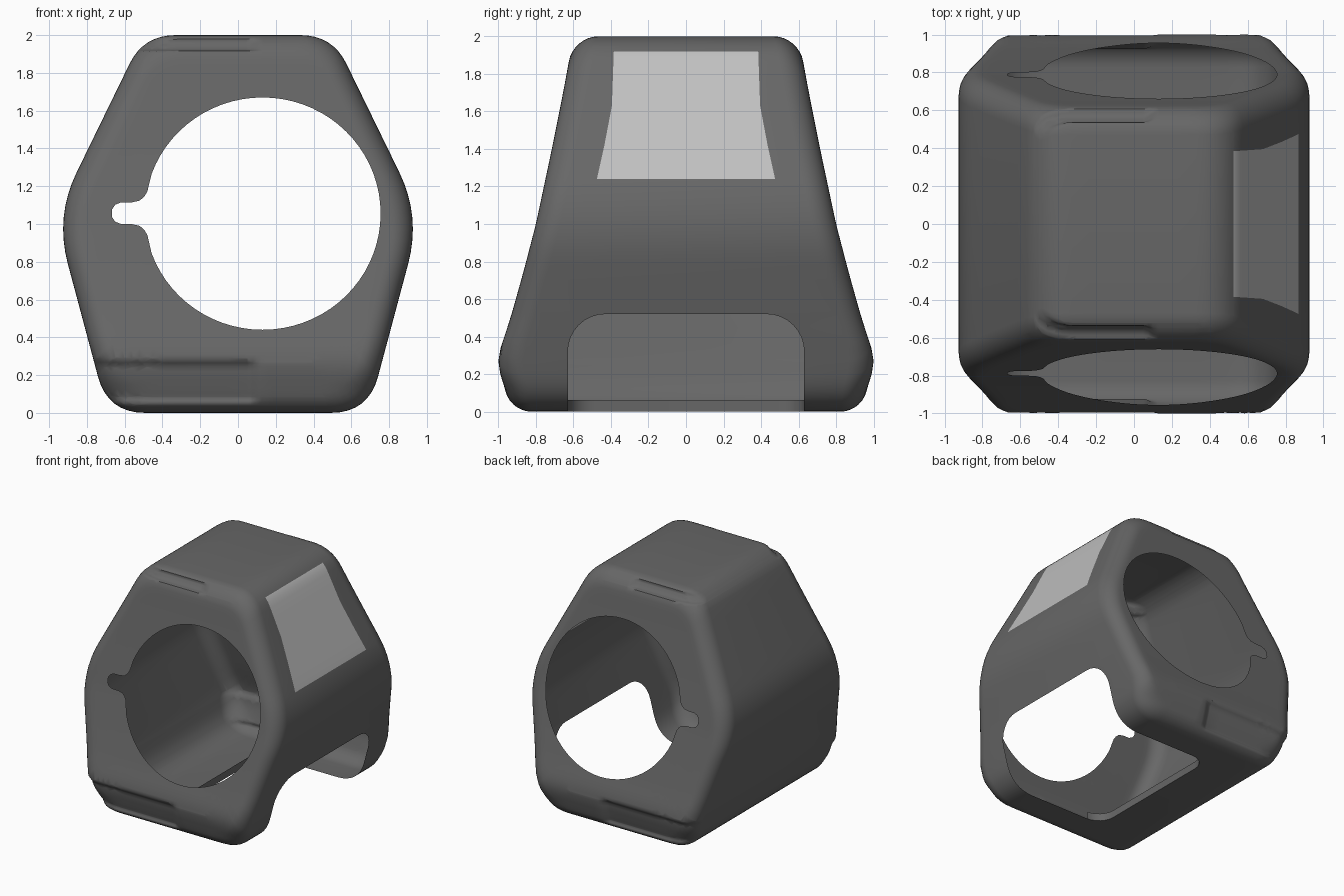
import bpy, bmesh, math
from mathutils import Vector

cube = bpy.data.objects.get("Cube")
if cube:
    bpy.data.objects.remove(cube, do_unlink=True)


def material(name, rgb):
    m = bpy.data.materials.new(name)
    m.use_nodes = True
    m.diffuse_color = (*rgb, 1)
    m.node_tree.nodes["Principled BSDF"].inputs["Base Color"].default_value = (*rgb, 1)
    return m


SHELL = material("dark grey plastic", (0.135, 0.135, 0.135))
PANEL = material("light grey panel", (0.53, 0.53, 0.53))
CUT = 2  # temporary slot marking faces made by the cutters


def loft(rings):
    """Closed skin through rings of equal point count."""
    bm = bmesh.new()
    vs = [[bm.verts.new(p) for p in r] for r in rings]
    n = len(vs[0])
    for a, b in zip(vs, vs[1:]):
        for i in range(n):
            j = (i + 1) % n
            bm.faces.new((a[i], a[j], b[j], b[i]))
    bm.faces.new(vs[0])
    bm.faces.new(vs[-1])
    bmesh.ops.recalc_face_normals(bm, faces=bm.faces[:])
    return bm


def make(name, bm):
    me = bpy.data.meshes.new(name)
    bm.to_mesh(me)
    bm.free()
    for m in (SHELL, PANEL, None):
        me.materials.append(m)
    ob = bpy.data.objects.new(name, me)
    bpy.context.scene.collection.objects.link(ob)
    return ob


def smooth(a, b, v):
    t = min(1, max(0, (v - a) / (b - a)))
    return t * t * (3 - 2 * t)


def interp(table, v):
    for (a, p), (b, q) in zip(table, table[1:]):
        if v <= b:
            return p + (q - p) * max(0, v - a) / (b - a)
    return table[-1][1]


def cut(bm, test, co, no):
    """Slice only the faces whose centre passes the test."""
    fs = [f for f in bm.faces if test(f.calc_center_median())]
    geom = set(fs)
    for f in fs:
        geom.update(f.edges)
        geom.update(f.verts)
    bmesh.ops.bisect_plane(bm, geom=list(geom), plane_co=co, plane_no=no, dist=1e-5)


# Six-sided cross-section with rounded corners: (x, z, rounding length)
half = [(0.50, 2.0, 0.17), (0.968, 1.04, 0.26), (0.69, 0.0, 0.2)]
corners = half + [(-x, z, r) for x, z, r in reversed(half)]
profile = []
for i, (x, z, r) in enumerate(corners):
    c = Vector((x, z))
    prev, nxt = Vector(corners[i - 1][:2]), Vector(corners[(i + 1) % 6][:2])
    a, b = c + (prev - c).normalized() * r, c + (nxt - c).normalized() * r
    for k in range(9):
        t = k / 8
        profile.append(a * (1 - t) ** 2 + c * 2 * t * (1 - t) + b * t * t)
    nr = corners[(i + 1) % 6][2]
    end = nxt + (c - nxt).normalized() * nr
    profile += [b.lerp(end, k / 7) for k in range(1, 7)]

# Half length of the body at each height
LENGTH = [(0, 0.955), (0.12, 0.965), (0.2, 0.99), (0.27, 1.0), (0.34, 0.988), (0.5, 0.935),
          (0.75, 0.865), (1.0, 0.8), (1.4, 0.715), (1.7, 0.655), (1.88, 0.622), (2.0, 0.60)]
R = 0.13


def ring(inset, drop, side):
    s = 1 - inset
    pts = [(p.x * s, 1 + (p.y - 1) * s) for p in profile]
    return [(x, side * (interp(LENGTH, z) - drop), z) for x, z in pts]


steps = [(R * (1 - math.cos(a)), R * (1 - math.sin(a)))
         for a in (math.pi / 2 * k / 8 for k in range(9))]
steps += [(R + 0.045 * k, 0) for k in range(1, 13)]
bm = loft([ring(i, d, -1) for i, d in reversed(steps)] + [ring(i, d, 1) for i, d in steps])

# Shallow grooves at the lower and upper edge of both ends
grooves = [(0.045, 0.085, 0.245, 0.29, 0.03, -0.95, -0.90),
           (1.915, 1.925, 1.955, 1.99, 0.035, -0.56, -0.50)]
for z0, z1, z2, z3, depth, x0, x1 in grooves:
    def near(c, lo=z0 - 0.08, hi=z3 + 0.08):
        return lo < c.z < hi and abs(c.y) > 0.45 and c.x < 0.4
    for z in (z0, (z0 + z1) / 2, z1, z2, (z2 + z3) / 2, z3):
        cut(bm, near, (0, 0, z), (0, 0, 1))
    for x in (x0, x1, 0.05, 0.075, 0.1, 0.125):
        cut(bm, near, (x, 0, 0), (1, 0, 0))
    for v in bm.verts:
        x, y, z = v.co
        if abs(y) > 0.42:
            w = (smooth(z0, z1, z) * (1 - smooth(z2, z3, z))
                 * smooth(x0, x1, x) * (1 - smooth(0.05, 0.125, x)))
            v.co.y -= math.copysign(depth * w, y)

# Light panel on the upper left-hand side, following the surface
levels = [(1.24, 0.475), (1.42, 0.435), (1.63, 0.395), (1.92, 0.385)]
for z, _ in levels:
    cut(bm, lambda c: c.x > 0.3 and c.z > 1 and abs(c.y) < 0.3, (0, 0, z), (0, 0, 1))
for (za, ya), (zb, yb) in zip(levels, levels[1:]):
    for s in (-1, 1):
        cut(bm, lambda c: c.x > 0.45 and za < c.z < zb and abs(c.y) < 0.45,
            (0, s * ya, za), (0, zb - za, s * (ya - yb)))
for f in bm.faces:
    c = f.calc_center_median()
    if c.x > 0.45 and 1.24 < c.z < 1.92 and abs(c.y) < 0.3:
        f.material_index = 1
body = make("shell_body", bm)

# Round through-hole with a small keyhole slot
hole = [(0.13 + 0.625 * math.cos(a), 1.055 + 0.615 * math.sin(a))
        for a in (math.radians(-160 + 5 * k) for k in range(65))]
slot = [(-0.48, 0.115), (-0.495, 0.09), (-0.52, 0.067), (-0.56, 0.058),
        (-0.62, 0.057), (-0.65, 0.045), (-0.667, 0.02)]
hole += [(x, 1.057 + d) for x, d in slot] + [(x, 1.057 - d) for x, d in reversed(slot)]
hole_cutter = make("hole_cutter", loft([[(x, y, z) for x, z in hole] for y in (-1.4, 1.4)]))

# Arched opening running from the left-hand side around to the underside
W, TOP, AR, ER = 0.63, 0.52, 0.2, 0.14
arch = [(W - AR + AR * math.cos(a), TOP - AR + AR * math.sin(a))
        for a in (math.pi / 2 * k / 8 for k in range(9))]
arch = [(W, -0.3)] + arch
arch += [(-y, z) for y, z in reversed(arch)]
stations = [(-0.2 + ER * (1 - math.cos(a)), 1 - ER * (1 - math.sin(a)) / W)
            for a in (math.pi / 2 * k / 6 for k in range(7))] + [(1.4, 1)]
opening_cutter = make("opening_cutter", loft([[(x, y * s, z) for y, z in arch] for x, s in stations]))

for cutter in (opening_cutter, hole_cutter):
    cutter.hide_render = True
    for p in cutter.data.polygons:
        p.material_index = CUT
    mod = body.modifiers.new("cut", "BOOLEAN")
    mod.operation, mod.solver, mod.object = "DIFFERENCE", "EXACT", cutter
bpy.context.view_layer.update()
dg = bpy.context.evaluated_depsgraph_get()
cut_mesh = bpy.data.meshes.new_from_object(body.evaluated_get(dg))
body.modifiers.clear()
body.data = cut_mesh
for cutter in (opening_cutter, hole_cutter):
    bpy.data.objects.remove(cutter, do_unlink=True)

# Drop the cutter walls, leaving a thin skin with a short lip on the underside
bm = bmesh.new()
bm.from_mesh(cut_mesh)
walls = [f for f in bm.faces if f.material_index == CUT]
geom = set(walls)
for f in walls:
    geom.update(f.edges)
    geom.update(f.verts)
bmesh.ops.bisect_plane(bm, geom=list(geom), plane_co=(0, 0, 0.062), plane_no=(0, 0, 1), dist=1e-5)
drop = []
for f in bm.faces:
    if f.material_index == CUT:
        c = f.calc_center_median()
        if c.z < 0.062 and c.x < 0:
            f.material_index = 0
        else:
            drop.append(f)
bmesh.ops.delete(bm, geom=drop, context="FACES")
bm.to_mesh(cut_mesh)
bm.free()
cut_mesh.materials.pop(index=CUT)

bpy.ops.object.select_all(action="DESELECT")
body.select_set(True)
bpy.context.view_layer.objects.active = body
bpy.ops.object.shade_smooth_by_angle(angle=math.radians(45))
